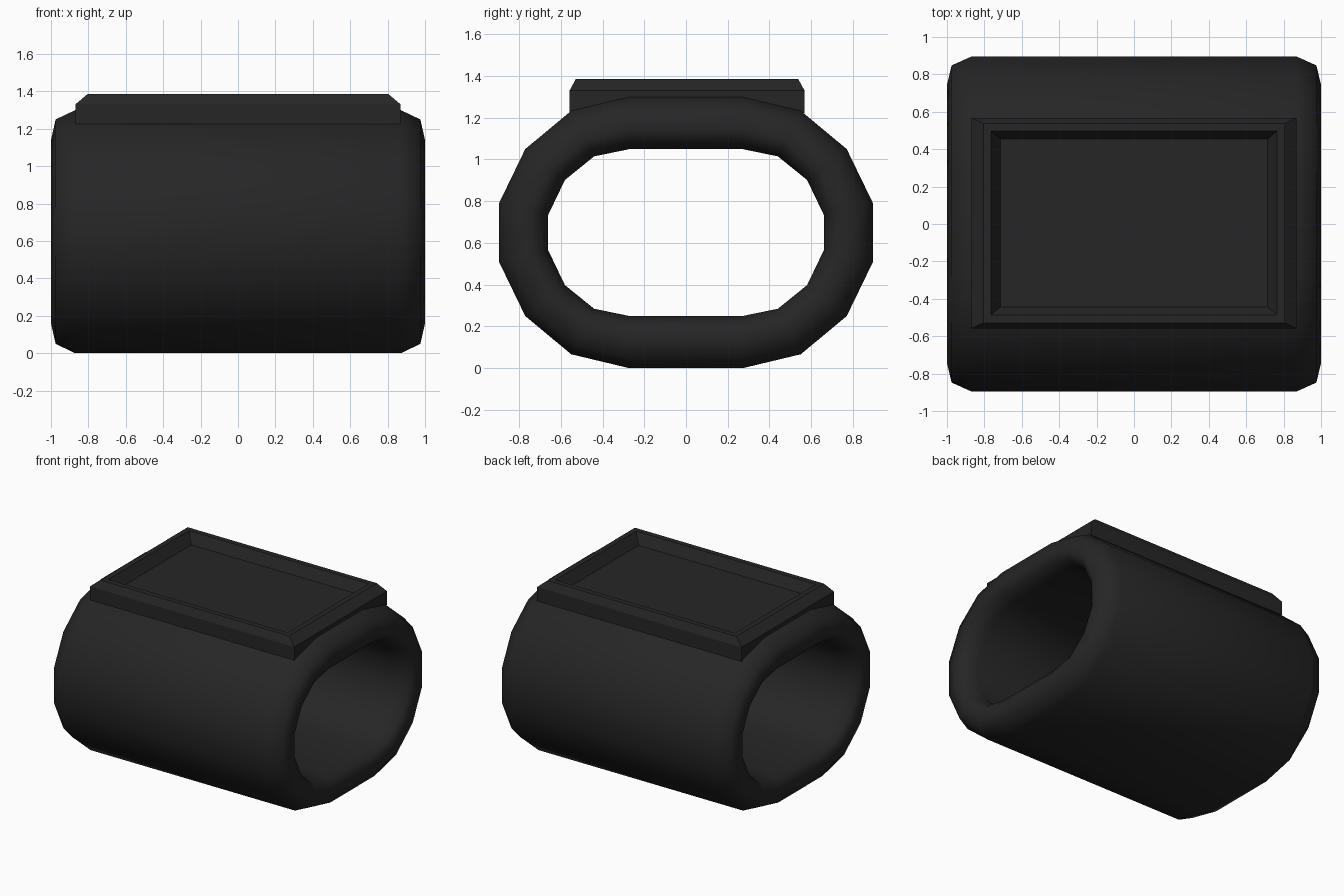
import bpy, bmesh

if "Cube" in bpy.data.objects:
    bpy.data.objects.remove(bpy.data.objects["Cube"])

mat = bpy.data.materials.new("matte black")
mat.diffuse_color = (0.019, 0.019, 0.019, 1)
mat.use_nodes = True
mat.node_tree.nodes["Principled BSDF"].inputs["Base Color"].default_value = mat.diffuse_color


def finish(name, bm, smooth):
    bmesh.ops.recalc_face_normals(bm, faces=bm.faces)
    for f in bm.faces:
        f.smooth = smooth
    me = bpy.data.meshes.new(name)
    bm.to_mesh(me)
    bm.free()
    me.materials.append(mat)
    ob = bpy.data.objects.new(name, me)
    bpy.context.collection.objects.link(ob)
    return ob


def bridge(bm, a, b):
    n = len(a)
    for i in range(n):
        bm.faces.new((a[i], a[(i + 1) % n], b[(i + 1) % n], b[i]))


def full_ring(q):
    """Mirror a quarter outline into a closed loop."""
    half = q + [(y, -z) for y, z in reversed(q)]
    return half + [(-y, -z) for y, z in half]


# Band: oval tube along x with rounded ends
outer = full_ring([(0.27, 0.65), (0.55, 0.583), (0.77, 0.40), (0.895, 0.142)])
inner = full_ring([(0.27, 0.40), (0.44, 0.365), (0.58, 0.252), (0.66, 0.085)])
# (x, blend from outer to inner outline)
edge = [(0.87, 0), (0.975, 0.2), (1.0, 0.64), (0.965, 0.88), (0.87, 1)]
path = edge + [(-x, t) for x, t in reversed(edge)]
bm = bmesh.new()
loops = []
for x, t in path:
    loops.append([bm.verts.new((x, a[0] + (b[0] - a[0]) * t,
                                0.65 + a[1] + (b[1] - a[1]) * t))
                  for a, b in zip(outer, inner)])
for i in range(len(loops)):
    bridge(bm, loops[i], loops[(i + 1) % len(loops)])
finish("band", bm, True)

# Plate: chamfered frame with a recessed panel, as nested rectangles
bm = bmesh.new()
rects = [(0.87, 0.563, 1.222), (0.87, 0.563, 1.33), (0.805, 0.533, 1.385),
         (0.765, 0.492, 1.385), (0.715, 0.449, 1.305)]
loops = [[bm.verts.new((sx * x, 0.005 + sy * y, z))
          for sx, sy in ((-1, -1), (1, -1), (1, 1), (-1, 1))]
         for x, y, z in rects]
for a, b in zip(loops, loops[1:]):
    bridge(bm, a, b)
bm.faces.new(loops[0])
bm.faces.new(loops[-1])
finish("top_plate", bm, False)
